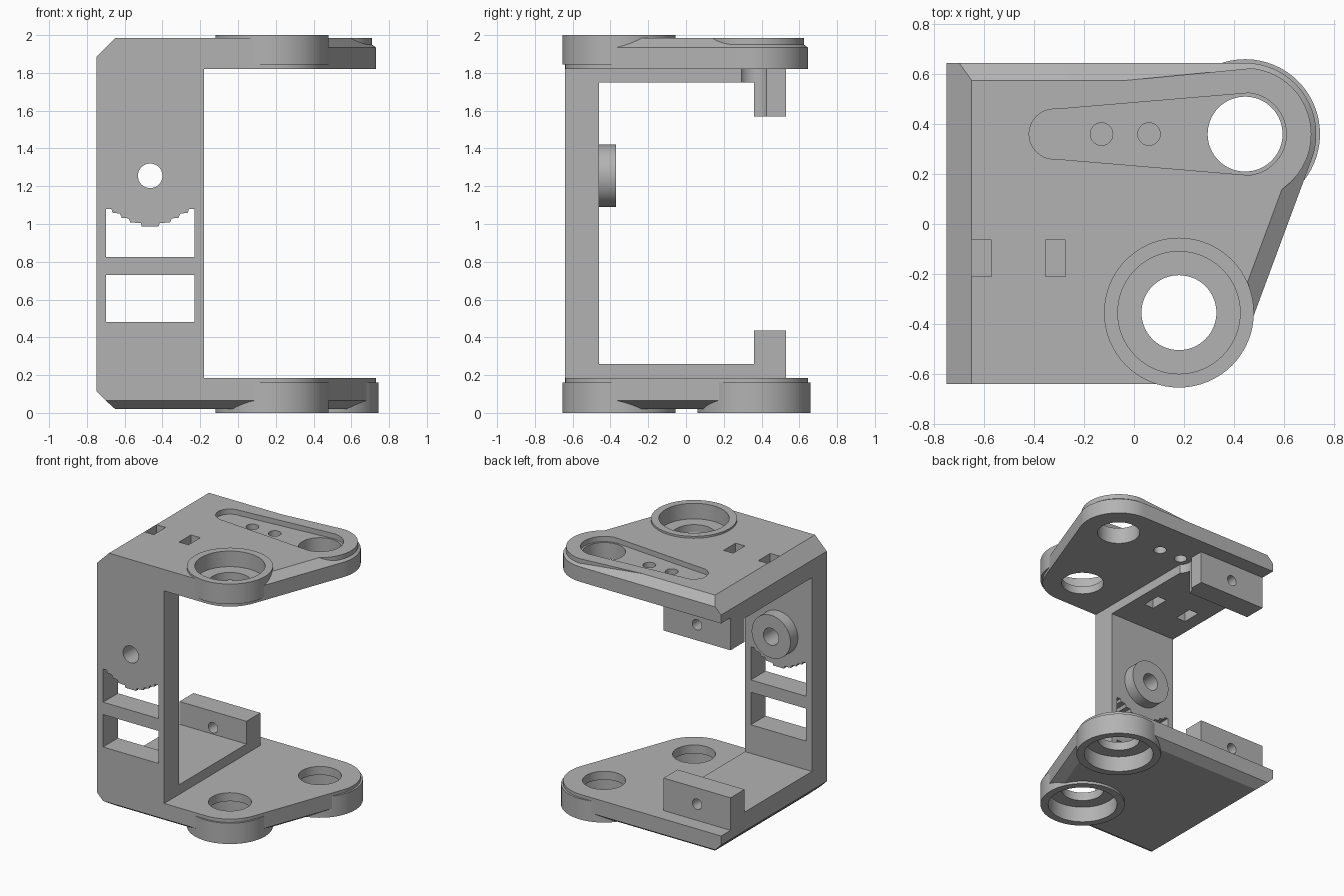
import bpy, bmesh
from math import radians, pi, sin, cos, atan2, hypot, acos

if "Cube" in bpy.data.objects:
    bpy.data.objects.remove(bpy.data.objects["Cube"])

grey = bpy.data.materials.new("plain_grey")
grey.use_nodes = True
grey.diffuse_color = (0.45, 0.45, 0.45, 1)
grey.node_tree.nodes["Principled BSDF"].inputs["Base Color"].default_value = (0.45, 0.45, 0.45, 1)

FRONT, BACK, LEFT, RIGHT = -0.64, 0.645, -0.75, -0.18
NEAR, FAR = (0.18, -0.355), (0.445, 0.36)      # centres of the two bearing seats
MID = (LEFT + RIGHT) / 2                       # centre line of the wall
PIVOT_Z = 1.255


def loft(name, rings):
    """Skin a stack of equally long point rings and cap both ends."""
    bm = bmesh.new()
    rows = [[bm.verts.new(p) for p in ring] for ring in rings]
    n = len(rows[0])
    for a, b in zip(rows, rows[1:]):
        for i in range(n):
            j = (i + 1) % n
            bm.faces.new((a[i], a[j], b[j], b[i]))
    bm.faces.new(rows[0][::-1])
    bm.faces.new(rows[-1])
    bmesh.ops.recalc_face_normals(bm, faces=bm.faces)
    mesh = bpy.data.meshes.new(name)
    bm.to_mesh(mesh)
    bm.free()
    mesh.materials.append(grey)
    ob = bpy.data.objects.new(name, mesh)
    bpy.context.collection.objects.link(ob)
    return ob


def prism(name, outline, lo, hi, axis="z"):
    """Extrude an outline along z, or an x-z outline along y."""
    if axis == "z":
        return loft(name, [[(x, y, h) for x, y in outline] for h in (lo, hi)])
    return loft(name, [[(x, h, z) for x, z in outline] for h in (lo, hi)])


def box(name, x, y, z):
    return prism(name, [(x[0], y[0]), (x[1], y[0]), (x[1], y[1]), (x[0], y[1])], *z)


def arc(c, r, a0, a1, n=24):
    return [(c[0] + r * cos(a0 + (a1 - a0) * i / n),
             c[1] + r * sin(a0 + (a1 - a0) * i / n)) for i in range(n + 1)]


def disc(name, c, r, lo, hi, axis="z"):
    return prism(name, arc(c, r, 0, 2 * pi, 64)[:-1], lo, hi, axis)


def teardrop(c0, r0, c1, r1):
    """Outline of the hull of two circles lying on one line along x."""
    t = acos((r1 - r0) / (c1[0] - c0[0]))
    return arc(c1, r1, -t, t, 40) + arc(c0, r0, t, 2 * pi - t, 24)


def cut(target, *cutters):
    for c in cutters:
        m = target.modifiers.new("cut", "BOOLEAN")
        m.operation, m.solver, m.object = "DIFFERENCE", "EXACT", c
        c.hide_render = True


def plate_ring(z, inset, left, front_inset):
    """Plate outline with two rounded corners at one height."""
    tilt = atan2(NEAR[0] - FAR[0], FAR[1] - NEAR[1])
    r = 0.285 - inset
    pts = [(left, FRONT + front_inset), (NEAR[0] - 0.01, FRONT + front_inset)]
    pts += arc(NEAR, r, -pi / 2, tilt) + arc(FAR, r, tilt, pi / 2)
    pts.append((left, BACK - inset))
    return [(x, y, z) for x, y in pts]


# Plates with chamfered outer edges
lower_plate = loft("lower_plate", [
    plate_ring(0.02, 0.07, -0.65, 0.07), plate_ring(0.065, 0, -0.70, 0),
    plate_ring(0.115, 0, LEFT, 0), plate_ring(0.185, 0, LEFT, 0)])
upper_plate = loft("upper_plate", [
    plate_ring(1.82, 0, LEFT, 0), plate_ring(1.885, 0, LEFT, 0),
    plate_ring(1.935, 0, -0.70, 0), plate_ring(1.985, 0.07, -0.65, 0)])

# Bearing seats and the raised rim round the arm slot
upper_seat = disc("upper_seat", NEAR, 0.30, 1.845, 2.0)
lower_near_seat = disc("lower_near_seat", NEAR, 0.30, 0, 0.16)
lower_far_seat = disc("lower_far_seat", FAR, 0.30, 0, 0.16)
SLOT_END = (-0.32, FAR[1])
slot_rim = prism("slot_rim", teardrop(SLOT_END, 0.19, FAR, 0.265), 1.83, 1.985)

# Wall, thickened floors and mounting blocks
wall = box("wall", (LEFT, RIGHT), (FRONT, -0.46), (0.185, 1.82))
lower_slab = box("lower_slab", (LEFT, RIGHT), (-0.46, 0.36), (0.185, 0.26))
upper_slab = box("upper_slab", (LEFT, RIGHT), (-0.46, 0.36), (1.75, 1.82))
lower_block = box("lower_block", (LEFT, RIGHT), (0.36, 0.53), (0.185, 0.435))
upper_block = box("upper_block", (LEFT, RIGHT), (0.36, 0.53), (1.57, 1.82))
pivot_boss = disc("pivot_boss", (MID, PIVOT_Z), 0.165, -0.46, -0.37, "y")

# Bearing pockets and through holes
near_hole = disc("cutter_near_hole", NEAR, 0.15, -0.1, 2.1)
far_hole = disc("cutter_far_hole", FAR, 0.15, -0.1, 2.1)
upper_pocket = disc("cutter_upper_pocket", NEAR, 0.245, 1.88, 2.1)
near_pocket = disc("cutter_near_pocket", NEAR, 0.245, -0.1, 0.12)
far_pocket = disc("cutter_far_pocket", FAR, 0.245, -0.1, 0.12)
slot = prism("cutter_slot", teardrop(SLOT_END, 0.10, FAR, 0.165), 1.945, 2.1)
screws = [disc("cutter_screw", (x, FAR[1]), 0.045, 1.78, 2.1) for x in (-0.13, 0.06)]
ties = [box("cutter_tie", (x, x + 0.08), (-0.21, -0.065), (1.7, 2.1)) for x in (-0.65, -0.355)]
notch = disc("cutter_notch", (-0.13, FAR[1]), 0.082, 1.5, 1.9)
pivot_hole = disc("cutter_pivot", (MID, PIVOT_Z), 0.065, -0.8, -0.2, "y")
block_holes = [disc("cutter_block", (MID, z), 0.04, 0.3, 0.6, "y") for z in (0.31, 1.69)]

# Wall windows; the upper one has a stepped arch hanging into it
lower_window = box("cutter_window", (-0.70, -0.23), (-0.8, -0.3), (0.48, 0.73))
steps = [(0.045, 0.987), (0.05, 1.005), (0.105, 1.008), (0.115, 1.03), (0.15, 1.032),
         (0.16, 1.055), (0.2, 1.06), (0.205, 1.08), (0.235, 1.08), (0.235, 0.825)]
outline = [(MID + x, z) for x, z in steps] + [(MID - x, z) for x, z in reversed(steps)]
upper_window = prism("cutter_window", outline, -0.8, -0.3, "y")

cut(lower_plate, near_hole, far_hole, near_pocket, far_pocket)
cut(lower_near_seat, near_hole, near_pocket)
cut(lower_far_seat, far_hole, far_pocket)
cut(upper_seat, near_hole, upper_pocket)
cut(upper_plate, near_hole, far_hole, upper_pocket, slot, *screws, *ties)
cut(slot_rim, far_hole, slot, upper_pocket, *screws)
cut(upper_slab, notch, *ties)
cut(upper_block, notch, block_holes[1])
cut(lower_block, block_holes[0])
cut(wall, lower_window, upper_window, pivot_hole)
cut(pivot_boss, pivot_hole)

# Bake the cuts, drop the cutters, smooth the round walls
bpy.context.view_layer.update()
graph = bpy.context.evaluated_depsgraph_get()
parts = [o for o in bpy.context.collection.objects if o.type == "MESH" and not o.hide_render]
baked = [bpy.data.meshes.new_from_object(o.evaluated_get(graph)) for o in parts]
for ob, mesh in zip(parts, baked):
    ob.modifiers.clear()
    ob.data = mesh
for ob in list(bpy.context.collection.objects):
    if ob.name.startswith("cutter_"):
        bpy.data.objects.remove(ob)
bpy.ops.object.select_all(action="DESELECT")
for ob in parts:
    ob.select_set(True)
bpy.context.view_layer.objects.active = parts[0]
bpy.ops.object.shade_smooth_by_angle(angle=radians(25))
